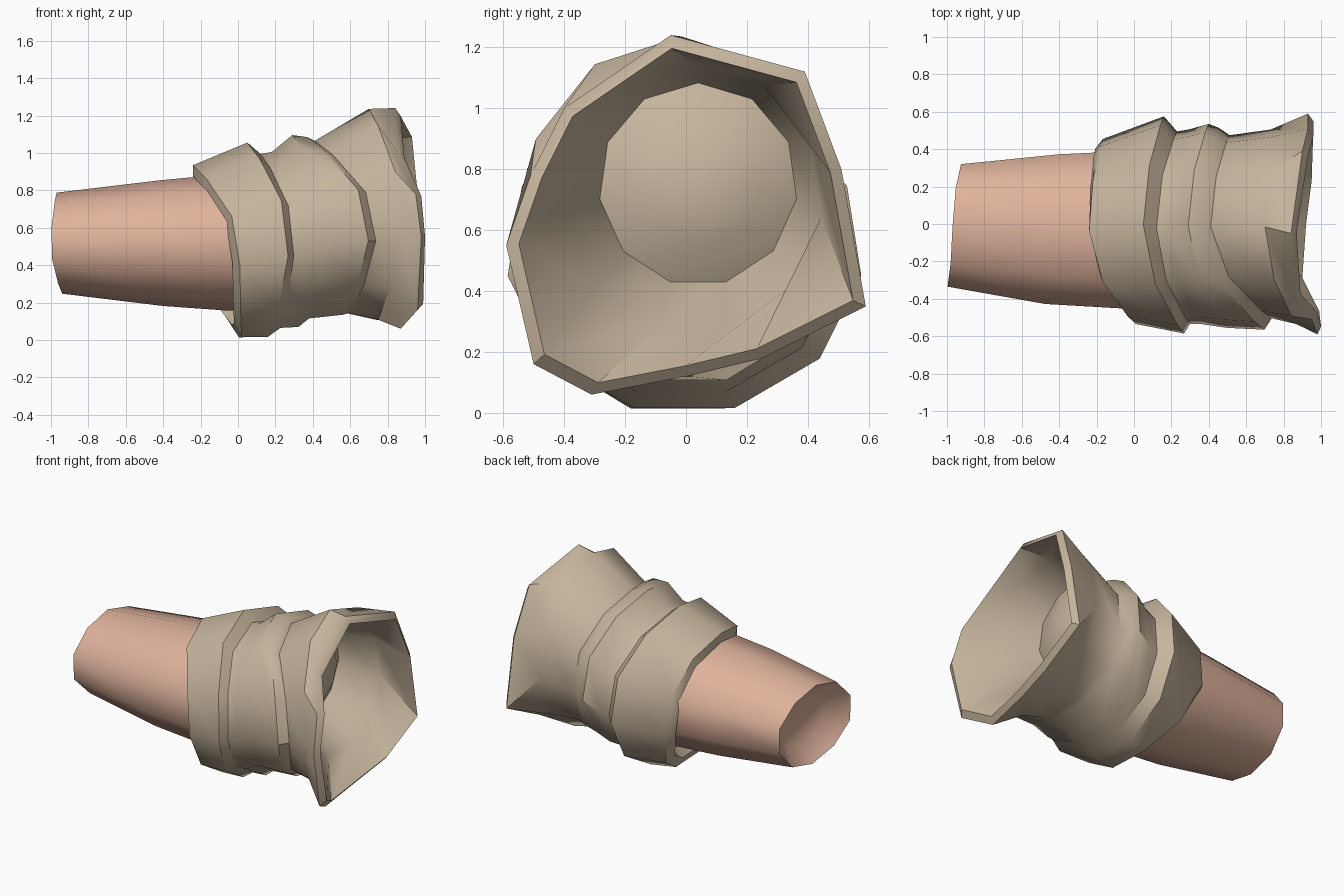
import bpy, bmesh, math

def material(name, col):
    m = bpy.data.materials.new(name)
    m.diffuse_color = (*col, 1)
    return m

cloth = material("khaki cloth", (0.56, 0.46, 0.335))
skin = material("skin", (0.74, 0.45, 0.335))

def ring(spec, n, phase=0.0):
    """Slanted ring: (x, z) of top, (x, y) of front, (x, z) of bottom, (x, y) of back."""
    xt, zt, xf, yf, xb, zb, xk, yk = spec
    cy, ry = (yf + yk) / 2, (yk - yf) / 2
    cz, rz = (zt + zb) / 2, (zt - zb) / 2
    pts = []
    for i in range(n):
        a = 2 * math.pi * i / n + phase
        c, s = math.cos(a), math.sin(a)
        x = c * c * (xt if c > 0 else xb) + s * s * (xf if s > 0 else xk)
        pts.append((x, cy - ry * s * 1.02, cz + rz * c * 1.01))
    return pts

def loft(name, rings, mat, angle, start_tip=None, end_tip=None):
    bm = bmesh.new()
    loops = [[bm.verts.new(p) for p in r] for r in rings]
    n = len(loops[0])
    for a, b in zip(loops, loops[1:]):
        for i in range(n):
            j = (i + 1) % n
            bm.faces.new((a[i], a[j], b[j], b[i]))
    for tip, loop in ((start_tip, loops[0]), (end_tip, loops[-1])):
        if tip:
            v = bm.verts.new(tip)
            for i in range(n):
                bm.faces.new((loop[i], loop[(i + 1) % n], v))
    bmesh.ops.recalc_face_normals(bm, faces=bm.faces)
    me = bpy.data.meshes.new(name)
    bm.to_mesh(me)
    bm.free()
    me.materials.append(mat)
    ob = bpy.data.objects.new(name, me)
    bpy.context.collection.objects.link(ob)
    bpy.ops.object.select_all(action='DESELECT')
    ob.select_set(True)
    bpy.context.view_layer.objects.active = ob
    bpy.ops.object.shade_smooth_by_angle(angle=math.radians(angle))
    return ob

# Forearm: tapered tube with a hollowed wrist end
arm = [
    (-0.86, 0.68, -0.88, -0.22, -0.84, 0.35, -0.82, 0.21),
    (-0.97, 0.785, -1.0, -0.345, -0.94, 0.25, -0.92, 0.33),
    (-0.42, 0.85, -0.48, -0.44, -0.40, 0.185, -0.40, 0.385),
    (-0.10, 0.88, -0.05, -0.465, -0.05, 0.16, -0.10, 0.40),
    (0.15, 0.90, 0.20, -0.46, 0.20, 0.16, 0.15, 0.41),
]
loft("forearm", [ring(r, 10) for r in arm], skin, 75, start_tip=(-0.84, 0, 0.51))

# Sleeve: turned cuff and two slanted folds
folds = [
    (-0.05, 0.84, 0.10, -0.44, 0.10, 0.18, -0.05, 0.39),
    (-0.24, 0.87, -0.03, -0.47, -0.02, 0.07, -0.21, 0.40),
    (-0.24, 0.93, 0.01, -0.53, 0.02, 0.00, -0.17, 0.45),
    (0.05, 1.05, 0.27, -0.58, 0.15, 0.00, 0.16, 0.57),
    (0.12, 0.99, 0.30, -0.53, 0.22, 0.05, 0.23, 0.49),
    (0.18, 1.00, 0.36, -0.53, 0.32, 0.055, 0.29, 0.50),
    (0.29, 1.09, 0.50, -0.55, 0.37, 0.10, 0.40, 0.53),
    (0.37, 1.08, 0.70, -0.56, 0.55, 0.12, 0.45, 0.51),
    (0.41, 1.06, 0.74, -0.50, 0.58, 0.13, 0.51, 0.47),
    (0.70, 1.23, 0.87, -0.53, 0.74, 0.09, 0.73, 0.50),
]
# Uneven open rim, from the top round by the front
rim = [
    (0.84, -0.05, 1.24), (0.86, -0.40, 1.00), (0.95, -0.51, 0.78),
    (0.98, -0.59, 0.55), (0.96, -0.50, 0.16), (0.87, -0.31, 0.06),
    (0.89, 0.00, 0.12), (0.92, 0.25, 0.18), (0.93, 0.59, 0.35),
    (0.93, 0.51, 0.80), (0.90, 0.39, 1.12),
]

def shrink(pts, f, dx):
    return [(x + dx, y * f, 0.62 + (z - 0.62) * f) for x, y, z in pts]

# Inner lining: lip, funnel wall and the rounded bulge at the bottom
lip = [(min(x + 0.03, 1.0), y, z) for x, y, z in shrink(rim, 0.93, 0)]
inside = [
    (0.70, 1.14, 0.76, -0.38, 0.74, 0.27, 0.74, 0.44),
    (0.48, 1.08, 0.52, -0.28, 0.50, 0.42, 0.50, 0.36),
    (0.55, 0.95, 0.58, -0.15, 0.58, 0.56, 0.57, 0.24),
]
rings = [ring(r, 11) for r in folds] + [rim, lip] + [ring(r, 11) for r in inside]
loft("rolled_sleeve", rings, cloth, 38, end_tip=(0.61, 0.05, 0.76))
